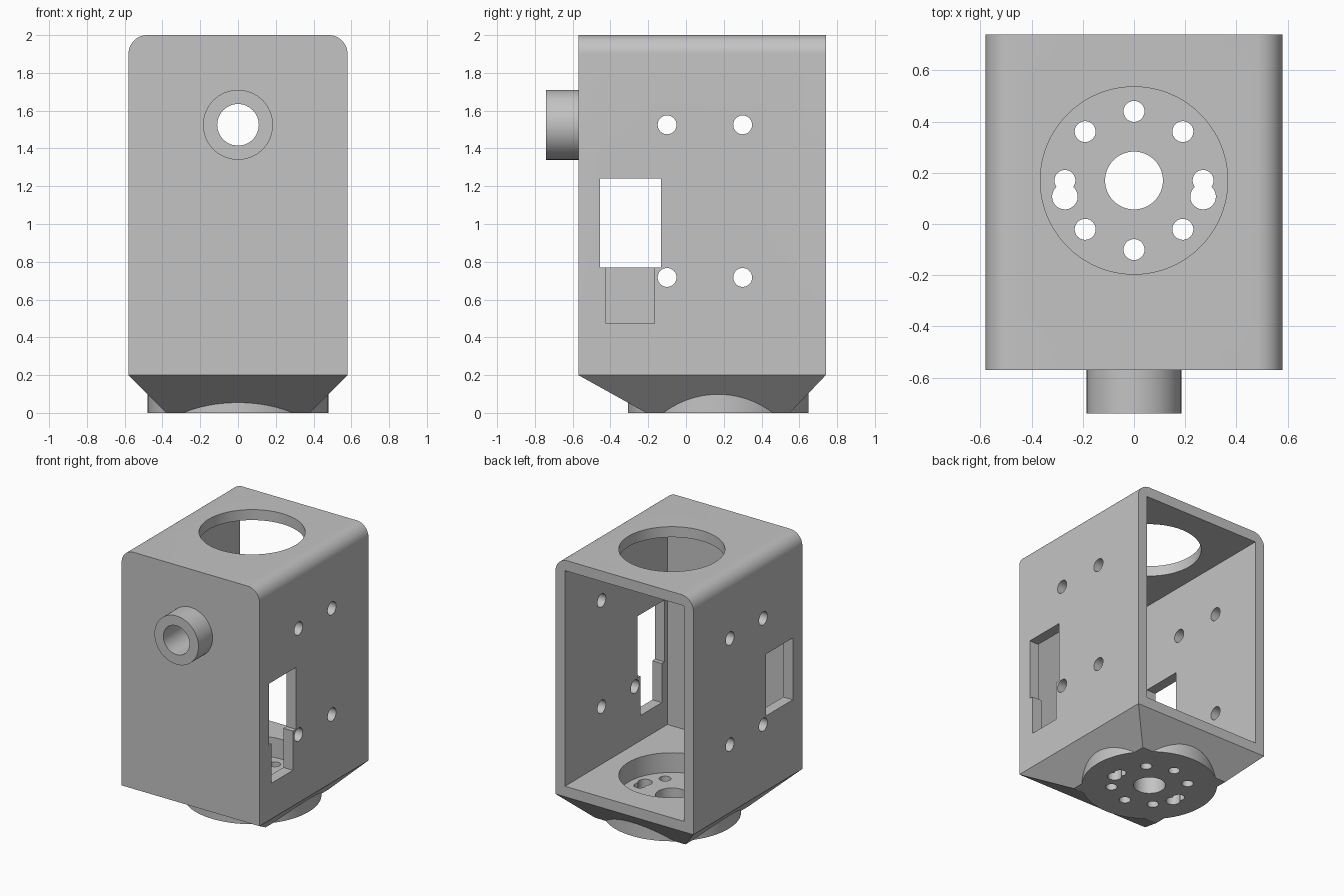
import bpy, bmesh, math
from mathutils import Matrix, Vector

old = bpy.data.objects.get("Cube")
if old:
    bpy.data.objects.remove(old, do_unlink=True)

grey = bpy.data.materials.new("plain grey")
grey.use_nodes = True
COLOR = (0.55, 0.55, 0.55, 1)
grey.diffuse_color = COLOR
grey.node_tree.nodes["Principled BSDF"].inputs["Base Color"].default_value = COLOR

HALF_W, FRONT, BACK = 0.58, -0.57, 0.74      # housing outline
BASE, TOP, WALL, ROUND = 0.2, 2.0, 0.08, 0.1
AXIS_Y = 0.17                                # centre of the turning axis
HUB_Z = 1.525


def to_object(name, bm):
    bmesh.ops.recalc_face_normals(bm, faces=bm.faces)
    mesh = bpy.data.meshes.new(name)
    bm.to_mesh(mesh)
    bm.free()
    mesh.materials.append(grey)
    ob = bpy.data.objects.new(name, mesh)
    bpy.context.collection.objects.link(ob)
    return ob


def block(name, lo, hi):
    lo, hi = Vector(lo), Vector(hi)
    bm = bmesh.new()
    bmesh.ops.create_cube(bm, size=1)
    bmesh.ops.scale(bm, vec=hi - lo, verts=bm.verts)
    bmesh.ops.translate(bm, vec=(lo + hi) / 2, verts=bm.verts)
    return to_object(name, bm)


def rod(name, start, end, radius, sides=48):
    start, end = Vector(start), Vector(end)
    axis = end - start
    turn = Vector((0, 0, 1)).rotation_difference(axis).to_matrix().to_4x4()
    bm = bmesh.new()
    bmesh.ops.create_cone(bm, cap_ends=True, segments=sides, radius1=radius,
                          radius2=radius, depth=axis.length,
                          matrix=Matrix.Translation((start + end) / 2) @ turn)
    return to_object(name, bm)


def combine(target, tool, operation):
    mod = target.modifiers.new(tool.name, "BOOLEAN")
    mod.operation, mod.solver, mod.object = operation, "EXACT", tool
    bpy.context.view_layer.objects.active = target
    bpy.ops.object.modifier_apply(modifier=mod.name)
    bpy.data.objects.remove(tool, do_unlink=True)


def cut(tool):
    combine(housing, tool, "DIFFERENCE")


def join(tool):
    combine(housing, tool, "UNION")


# Housing: box with rounded upper edges, tapering below to a square
profile = [(HALF_W, BASE)]
for side in (1, -1):
    for i in range(13):
        a = math.radians(90 * i / 12)
        if side < 0:
            a = math.pi / 2 - a
        profile.append((side * (HALF_W - ROUND + ROUND * math.cos(a)),
                        TOP - ROUND + ROUND * math.sin(a)))
profile.append((-HALF_W, BASE))

bm = bmesh.new()
outline = bm.faces.new([bm.verts.new((x, FRONT, z)) for x, z in profile])
swept = bmesh.ops.extrude_face_region(bm, geom=[outline], use_keep_orig=True)
bmesh.ops.translate(bm, vec=(0, BACK - FRONT, 0),
                    verts=[g for g in swept["geom"] if isinstance(g, bmesh.types.BMVert)])
bm.normal_update()
bottom = min(bm.faces, key=lambda f: f.calc_center_median().z)
bmesh.ops.inset_individual(bm, faces=[bottom], thickness=0.1)
for v in bottom.verts:
    v.co = (math.copysign(0.38, v.co.x),
            AXIS_Y + math.copysign(0.38, v.co.y - AXIS_Y), 0)
housing = to_object("servo_housing", bm)

# Round foot and front pivot boss
join(rod("foot", (0, AXIS_Y, 0), (0, AXIS_Y, BASE - 0.01), 0.478, 96))
join(rod("boss", (0, -0.74, HUB_Z), (0, FRONT + 0.04, HUB_Z), 0.185, 64))

# Cavity, open at the back
cut(block("cavity", (-HALF_W + WALL, FRONT + WALL, BASE + WALL),
          (HALF_W - WALL, 1, TOP - WALL)))

# Boss bore, round opening in the roof and pocket in the floor
cut(rod("bore", (0, -0.9, HUB_Z), (0, -0.3, HUB_Z), 0.11))
cut(rod("roof_opening", (0, AXIS_Y, 1.8), (0, AXIS_Y, 2.2), 0.366, 96))
cut(rod("floor_pocket", (0, AXIS_Y, 0.13), (0, AXIS_Y, 0.5), 0.366, 96))


# Holes through the foot: centre, ring of eight, two keyhole widenings
def foot_hole(x, y, radius, sides=32):
    cut(rod("foot_hole", (x, y, -0.2), (x, y, 0.24), radius, sides))


foot_hole(0, AXIS_Y, 0.113, 64)
for i in range(8):
    a = math.radians(45 * i)
    foot_hole(0.27 * math.cos(a), AXIS_Y + 0.27 * math.sin(a), 0.041)
for side in (-1, 1):
    foot_hole(side * 0.27, 0.107, 0.05)

# Screw holes and windows through both side walls
for side in (-1, 1):
    inner, outer = side * 0.4, side * 0.8
    for y in (-0.1, 0.3):
        for z in (0.717, HUB_Z):
            cut(rod("screw_hole", (inner, y, z), (outer, y, z), 0.05, 32))
    x0, x1 = sorted((inner, outer))
    cut(block("window", (x0, -0.455, 0.77), (x1, -0.132, 1.24)))

# Narrow slot below the window on the left wall only
cut(block("cable_slot", (0.4, -0.423, 0.472), (0.8, -0.168, 0.8)))

# Smooth curved walls, keep hard edges
bpy.ops.object.select_all(action="DESELECT")
housing.select_set(True)
bpy.context.view_layer.objects.active = housing
bpy.ops.object.shade_smooth_by_angle(angle=math.radians(25))
